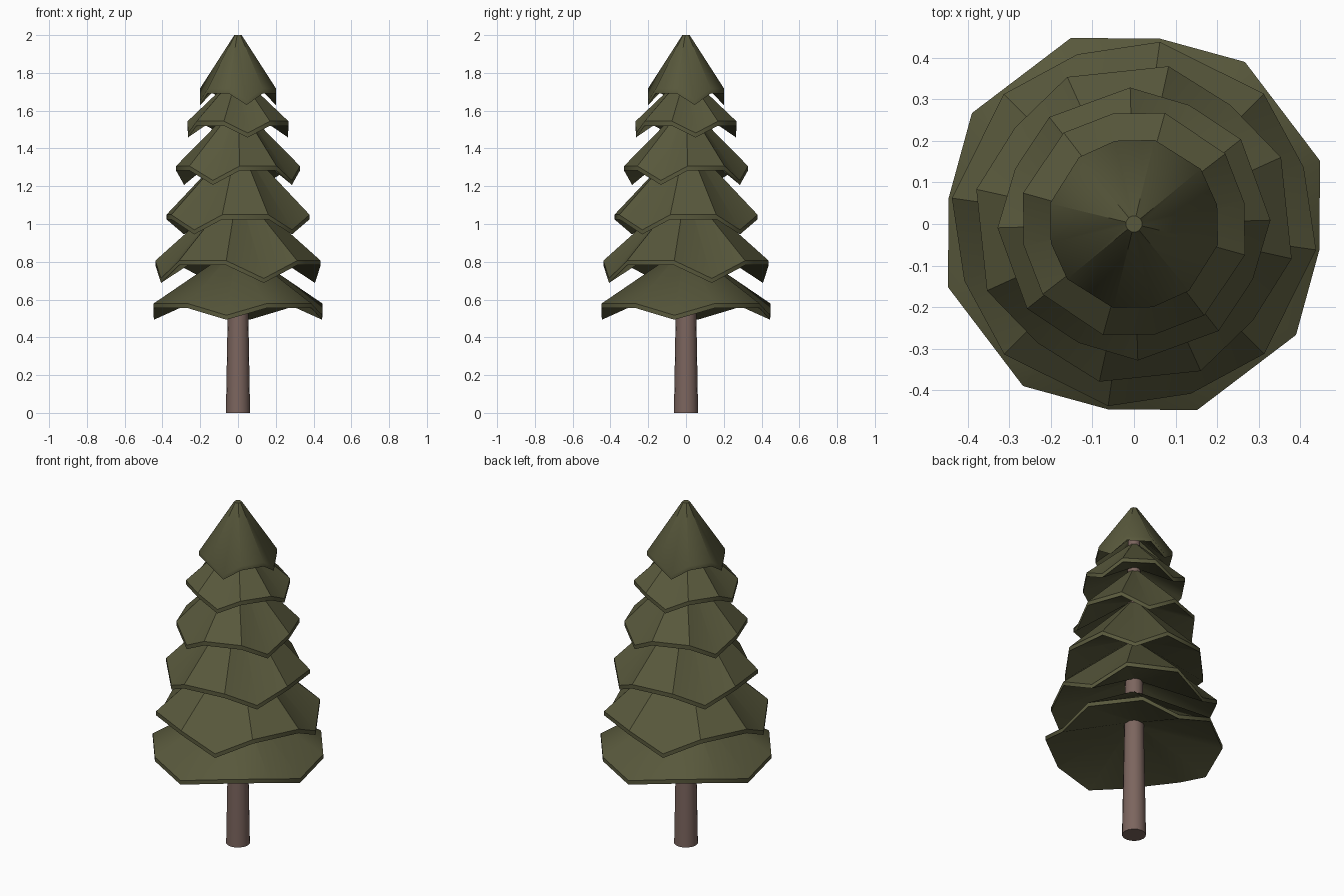
import bpy, bmesh, math

if "Cube" in bpy.data.objects:
    bpy.data.objects.remove(bpy.data.objects["Cube"])


def material(name, rgb):
    m = bpy.data.materials.new(name)
    m.diffuse_color = (*rgb, 1)
    m.use_nodes = True
    m.node_tree.nodes["Principled BSDF"].inputs["Base Color"].default_value = m.diffuse_color
    return m


GREEN = material("dark_olive_green", (0.098, 0.098, 0.045))
BROWN = material("bark_brown", (0.20, 0.13, 0.112))


def finish(bm, name, mat, angle):
    bmesh.ops.recalc_face_normals(bm, faces=bm.faces[:])
    me = bpy.data.meshes.new(name)
    bm.to_mesh(me)
    bm.free()
    me.materials.append(mat)
    ob = bpy.data.objects.new(name, me)
    bpy.context.collection.objects.link(ob)
    bpy.ops.object.select_all(action='DESELECT')
    ob.select_set(True)
    bpy.context.view_layer.objects.active = ob
    bpy.ops.object.shade_smooth_by_angle(angle=math.radians(angle))


def tier(name, turn, r_mid, r_corner, z_low, z_high, z_top):
    """Square-ish cone: four drooping side points, four cut corners, hollow below."""
    bm = bmesh.new()
    lip = 0.024
    z_inner = z_high + 0.4 * (z_top - z_high)
    rings = [[], [], [], []]  # cap, upper rim, lower rim, inner ring
    for side in range(4):
        for off in (-26.6, 0, 26.6):
            a = math.radians(turn + 90 * side + off)
            c, s = math.cos(a), math.sin(a)
            r, z = (r_corner, z_high) if off else (r_mid, z_low)
            for ring, (rr, zz) in zip(rings, ((0.02, z_top), (r, z + lip),
                                              (r, z), (0.03, z_inner))):
                ring.append(bm.verts.new((rr * c, rr * s, zz)))
    for up, low in zip(rings, rings[1:]):
        for i in range(12):
            j = (i + 1) % 12
            bm.faces.new((up[i], up[j], low[j], low[i]))
    bm.faces.new(rings[0])
    bm.faces.new(rings[3])
    finish(bm, name, GREEN, 40)


# Foliage tiers from bottom to top: turn, radii, rim heights, top
TIERS = [
    (-7.8, 0.45, 0.472, 0.493, 0.555, 0.87),
    (18.5, 0.43, 0.442, 0.688, 0.782, 1.18),
    (51.0, 0.368, 0.388, 0.945, 1.025, 1.43),
    (-25.0, 0.315, 0.328, 1.207, 1.283, 1.62),
    (11.0, 0.27, 0.277, 1.458, 1.52, 1.78),
    (12.8, 0.205, 0.208, 1.63, 1.692, 2.0),
]
for n, t in enumerate(TIERS, 1):
    tier(f"foliage_tier_{n}", *t)

# Tapered trunk running up into the top tier
bm = bmesh.new()
bmesh.ops.create_cone(bm, cap_ends=True, segments=16, radius1=0.064,
                      radius2=0.032, depth=1.8)
bmesh.ops.translate(bm, verts=bm.verts[:], vec=(0, 0, 0.9))
finish(bm, "trunk", BROWN, 40)
